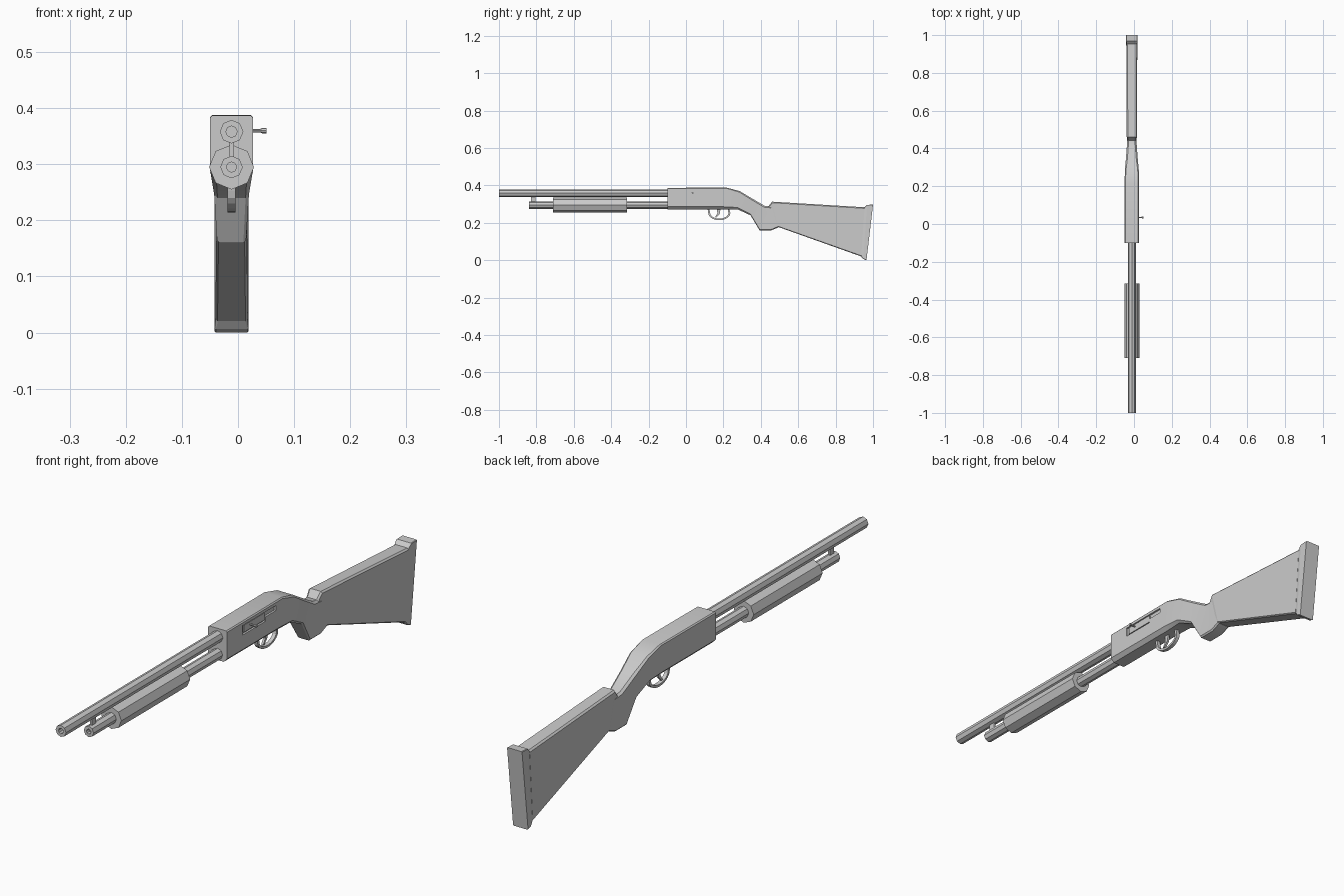
import bpy, bmesh, math
from mathutils import Vector

cube = bpy.data.objects.get("Cube")
if cube:
    bpy.data.objects.remove(cube, do_unlink=True)

CX = -0.0115  # centre plane of the whole gun

grey = bpy.data.materials.new("plain grey")
grey.use_nodes = True
grey.diffuse_color = (0.6, 0.6, 0.6, 1)
grey.node_tree.nodes["Principled BSDF"].inputs["Base Color"].default_value = (0.6, 0.6, 0.6, 1)


def loft(name, rings, closed=False, smooth=None):
    """Skin a list of equal-length rings of points."""
    bm = bmesh.new()
    loops = [[bm.verts.new(p) for p in ring] for ring in rings]
    pairs = list(zip(loops, loops[1:]))
    if closed:
        pairs.append((loops[-1], loops[0]))
    for a, b in pairs:
        n = len(a)
        for i in range(n):
            bm.faces.new((a[i], a[(i + 1) % n], b[(i + 1) % n], b[i]))
    if not closed:
        bm.faces.new(loops[0])
        bm.faces.new(loops[-1])
    bmesh.ops.recalc_face_normals(bm, faces=bm.faces)
    mesh = bpy.data.meshes.new(name)
    bm.to_mesh(mesh)
    bm.free()
    mesh.materials.append(grey)
    obj = bpy.data.objects.new(name, mesh)
    bpy.context.collection.objects.link(obj)
    if smooth:
        bpy.ops.object.select_all(action="DESELECT")
        obj.select_set(True)
        bpy.context.view_layer.objects.active = obj
        bpy.ops.object.shade_smooth_by_angle(angle=math.radians(smooth))
    return obj


def tube(name, z, profile, sides=8):
    """Turn (y, radius) pairs about an axis along y."""
    turns = [2 * math.pi * i / sides for i in range(sides)]
    return loft(name, [[(CX + r * math.sin(a), y, z + r * math.cos(a)) for a in turns]
                       for y, r in profile])


def section(y_top, z_top, y_low, z_low, half, bevel_top, bevel_low):
    """Chamfered box section, tilted from its top point to its low point."""
    top, low = Vector((CX, y_top, z_top)), Vector((CX, y_low, z_low))
    height = (top - low).length
    right = [(half - bevel_top, 0), (half, bevel_top),
             (half, height - bevel_low), (half - bevel_low, height)]
    outline = right + [(-x, d) for x, d in reversed(right)]
    return [top.lerp(low, d / height) + Vector((x, 0, 0)) for x, d in outline]


def prism(name, outline, x0, x1):
    """Extrude a (y, z) outline sideways."""
    return loft(name, [[(x, y, z) for y, z in outline] for x in (x0, x1)])


# Receiver running back into the neck and grip
body = loft("receiver_and_grip", [section(*s) for s in (
    (-0.10, 0.387, -0.10, 0.272, 0.038, 0.004, 0.014),
    (0.217, 0.388, 0.20, 0.272, 0.038, 0.004, 0.014),
    (0.286, 0.370, 0.275, 0.272, 0.037, 0.006, 0.010),
    (0.350, 0.332, 0.345, 0.240, 0.031, 0.008, 0.006),
    (0.420, 0.291, 0.393, 0.160, 0.026, 0.008, 0.005),
    (0.450, 0.288, 0.457, 0.160, 0.026, 0.008, 0.005),
    (0.490, 0.286, 0.495, 0.176, 0.026, 0.008, 0.005),
)], smooth=25)

# Stepped ejection port cut into the left side
port = [(-0.012, 0.339), (0.12, 0.339), (0.12, 0.355),
        (0.18, 0.355), (0.18, 0.373), (-0.012, 0.373)]
cutter = prism("port_cutter", port, CX + 0.031, CX + 0.06)
cutter.hide_render = True
cut = body.modifiers.new("port", "BOOLEAN")
cut.object = cutter
cut.solver = "EXACT"
bpy.ops.object.select_all(action="DESELECT")
body.select_set(True)
bpy.context.view_layer.objects.active = body
bpy.ops.object.modifier_apply(modifier=cut.name)
bpy.data.objects.remove(cutter, do_unlink=True)

# Bolt filling most of the port, with its handle
prism("bolt", [(0.0, 0.344), (0.116, 0.344), (0.116, 0.370), (0.0, 0.370)],
      CX + 0.028, CX + 0.036)
turns = [2 * math.pi * i / 8 for i in range(8)]
loft("bolt_handle", [[(x, 0.035 + r * math.cos(a), 0.360 + r * math.sin(a)) for a in turns]
                     for x, r in ((0.02, 0.003), (0.04, 0.003), (0.043, 0.005), (0.0505, 0.005))])

# Butt stock with a raised comb at the front
loft("stock", [section(*s) for s in (
    (0.440, 0.288, 0.485, 0.185, 0.024, 0.006, 0.004),
    (0.460, 0.313, 0.495, 0.177, 0.027, 0.006, 0.004),
    (0.955, 0.283, 0.937, 0.020, 0.029, 0.006, 0.004),
)])

# Flared butt plate
loft("butt_plate", [section(*s) for s in (
    (0.953, 0.283, 0.935, 0.021, 0.028, 0.004, 0.004),
    (0.968, 0.296, 0.948, 0.006, 0.030, 0.002, 0.002),
    (1.0, 0.297, 0.965, 0.0, 0.030, 0.002, 0.002),
)])

# Hollow barrel and magazine tube
tube("barrel", 0.358, [(-0.96, 0.010), (-1.0, 0.010), (-1.0, 0.021), (-0.09, 0.021)])
tube("magazine_tube", 0.295, [(-0.825, 0.009), (-0.84, 0.009), (-0.84, 0.020), (-0.09, 0.020)])

# Sliding fore-end
tube("fore_end", 0.295, [(-0.71, 0.040), (-0.315, 0.040)])

# Post joining barrel and tube
prism("barrel_post", [(-0.828, 0.31), (-0.804, 0.31), (-0.804, 0.345), (-0.828, 0.345)],
      CX - 0.004, CX + 0.004)

# Trigger guard: flat strip swept round a half loop
arc = [math.pi * i / 10 for i in range(11)]
outer = [(0.178 + 0.059 * math.cos(a), 0.252 - 0.038 * math.sin(a)) for a in arc]
inner = [(0.178 + 0.049 * math.cos(a), 0.252 - 0.030 * math.sin(a)) for a in arc]
outer = [(0.232, 0.276)] + outer + [(0.115, 0.276)]
inner = [(0.222, 0.276)] + inner + [(0.125, 0.276)]
loft("trigger_guard", [[(CX - 0.007, *o), (CX + 0.007, *o), (CX + 0.007, *i), (CX - 0.007, *i)]
                       for o, i in zip(outer, inner)])

# Curved trigger
prism("trigger", [(0.165, 0.276), (0.168, 0.250), (0.155, 0.230),
                  (0.162, 0.228), (0.180, 0.248), (0.185, 0.276)], CX - 0.004, CX + 0.004)
